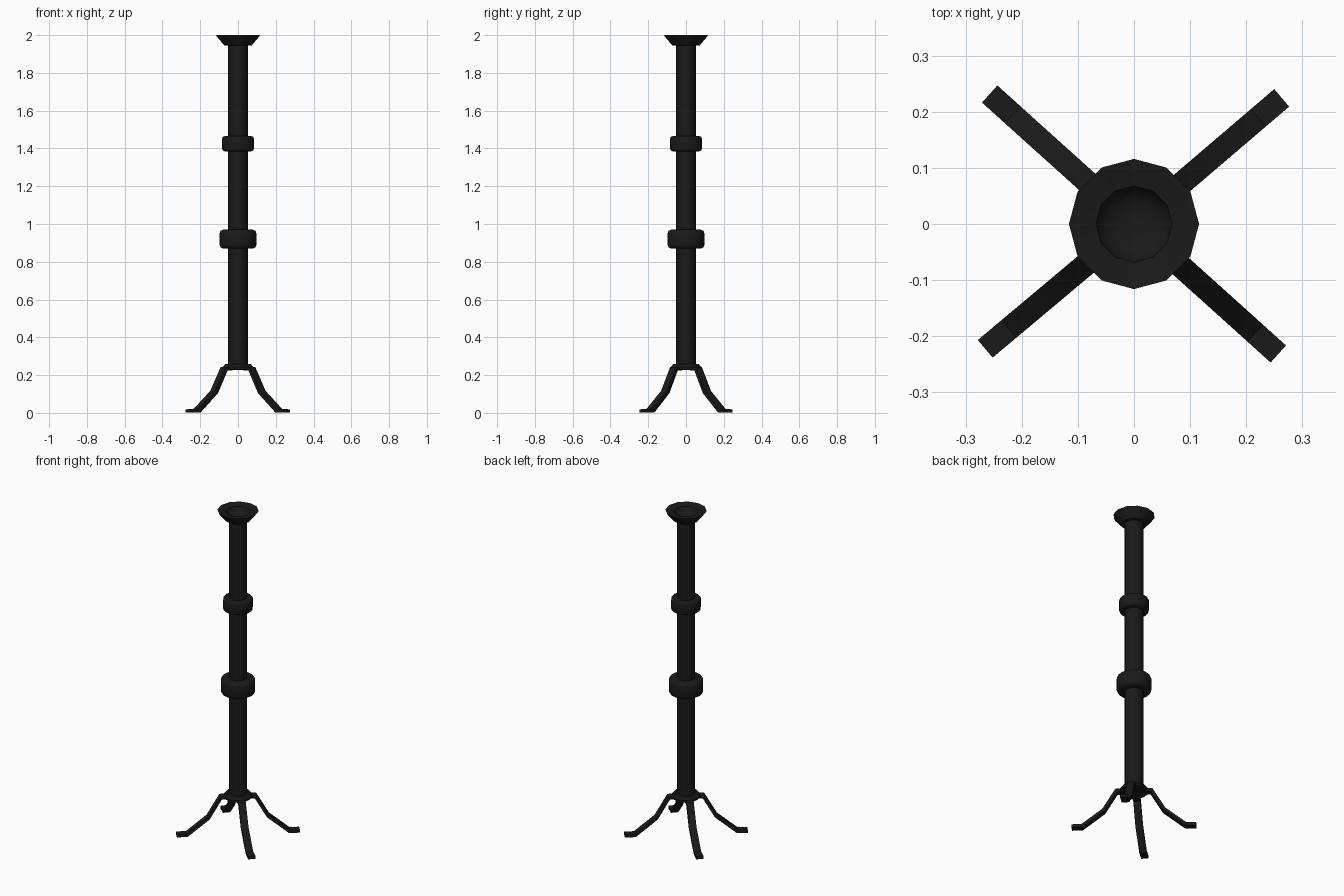
import bpy, bmesh
from math import cos, sin, pi, radians, hypot
from mathutils import Vector

if "Cube" in bpy.data.objects:
    bpy.data.objects.remove(bpy.data.objects["Cube"])

mat = bpy.data.materials.new("black_iron")
mat.diffuse_color = (0.01, 0.01, 0.01, 1)
mat.use_nodes = True
mat.node_tree.nodes["Principled BSDF"].inputs["Base Color"].default_value = mat.diffuse_color


def finish(name, bm, angle):
    bmesh.ops.recalc_face_normals(bm, faces=bm.faces)
    me = bpy.data.meshes.new(name)
    bm.to_mesh(me)
    bm.free()
    ob = bpy.data.objects.new(name, me)
    bpy.context.collection.objects.link(ob)
    me.materials.append(mat)
    bpy.ops.object.select_all(action='DESELECT')
    ob.select_set(True)
    bpy.context.view_layer.objects.active = ob
    bpy.ops.object.shade_smooth_by_angle(angle=radians(angle))
    return ob


def lathe(name, profile, sides=12, angle=40):
    """Turned solid from (radius, z) points, capped at both ends."""
    bm = bmesh.new()
    rings = [[bm.verts.new((r * cos(2 * pi * i / sides), r * sin(2 * pi * i / sides), z))
              for i in range(sides)] for r, z in profile]
    for a, b in zip(rings, rings[1:]):
        for i in range(sides):
            j = (i + 1) % sides
            bm.faces.new((a[i], a[j], b[j], b[i]))
    bm.faces.new(rings[0][::-1])
    bm.faces.new(rings[-1])
    return finish(name, bm, angle)


def collar(name, r, z0, z1, b):
    return lathe(name, [(0.045, z0), (r - b, z0), (r - b * 0.3, z0 + b * 0.3), (r, z0 + b),
                        (r, z1 - b), (r - b * 0.3, z1 - b * 0.3), (r - b, z1), (0.045, z1)], 16, 50)


def leg(name, angle):
    """Flat bar bent along a (radius, z) path."""
    path = [Vector(p) for p in ((0.03, 0.236), (0.098, 0.233), (0.168, 0.11),
                                (0.288, 0.011), (0.346, 0.010))]
    w, t = 0.0205, 0.018
    ux, uy = cos(angle), sin(angle)
    bm = bmesh.new()
    rings = []
    for k, p in enumerate(path):
        # mitred normal keeps the bar thickness even through bends
        ns = []
        for a, b in ((k - 1, k), (k, k + 1)):
            if a >= 0 and b < len(path):
                d = (path[b] - path[a]).normalized()
                ns.append(Vector((-d.y, d.x)))
        n = sum(ns, Vector((0, 0))).normalized()
        n *= t / 2 / n.dot(ns[0])
        ring = []
        for s, q in ((-1, p - n), (1, p - n), (1, p + n), (-1, p + n)):
            ring.append(bm.verts.new((q.x * ux - s * w * uy, q.x * uy + s * w * ux, max(q.y, 0))))
        rings.append(ring)
    for a, b in zip(rings, rings[1:]):
        for i in range(4):
            j = (i + 1) % 4
            bm.faces.new((a[i], a[j], b[j], b[i]))
    bm.faces.new(rings[0][::-1])
    bm.faces.new(rings[-1])
    bmesh.ops.bevel(bm, geom=[e for e in bm.edges if e.calc_face_angle(0) > 1.2],
                    offset=0.002, segments=1, affect='EDGES')
    return finish(name, bm, 30)


# Central pole
lathe("pole", [(0.052, 0.235), (0.052, 1.955)], 16)

# Decorative collars
collar("lower_collar", 0.098, 0.87, 0.97, 0.02)
collar("upper_collar", 0.084, 1.385, 1.465, 0.013)

# Hub where the legs meet
lathe("leg_hub", [(0.055, 0.226), (0.078, 0.230), (0.08, 0.242), (0.068, 0.258), (0.05, 0.258)], 16)

# Flared cup with a shallow bowl
lathe("cup", [(0.05, 1.944), (0.072, 1.945), (0.079, 1.953), (0.112, 1.992), (0.116, 2.0),
              (0.068, 1.992), (0.062, 1.975), (0.045, 1.962), (0.02, 1.958)], 12, 35)

# Four splayed legs
for i, deg in enumerate((40.5, 138, 220, 318)):
    leg(f"leg_{i + 1}", radians(deg))
